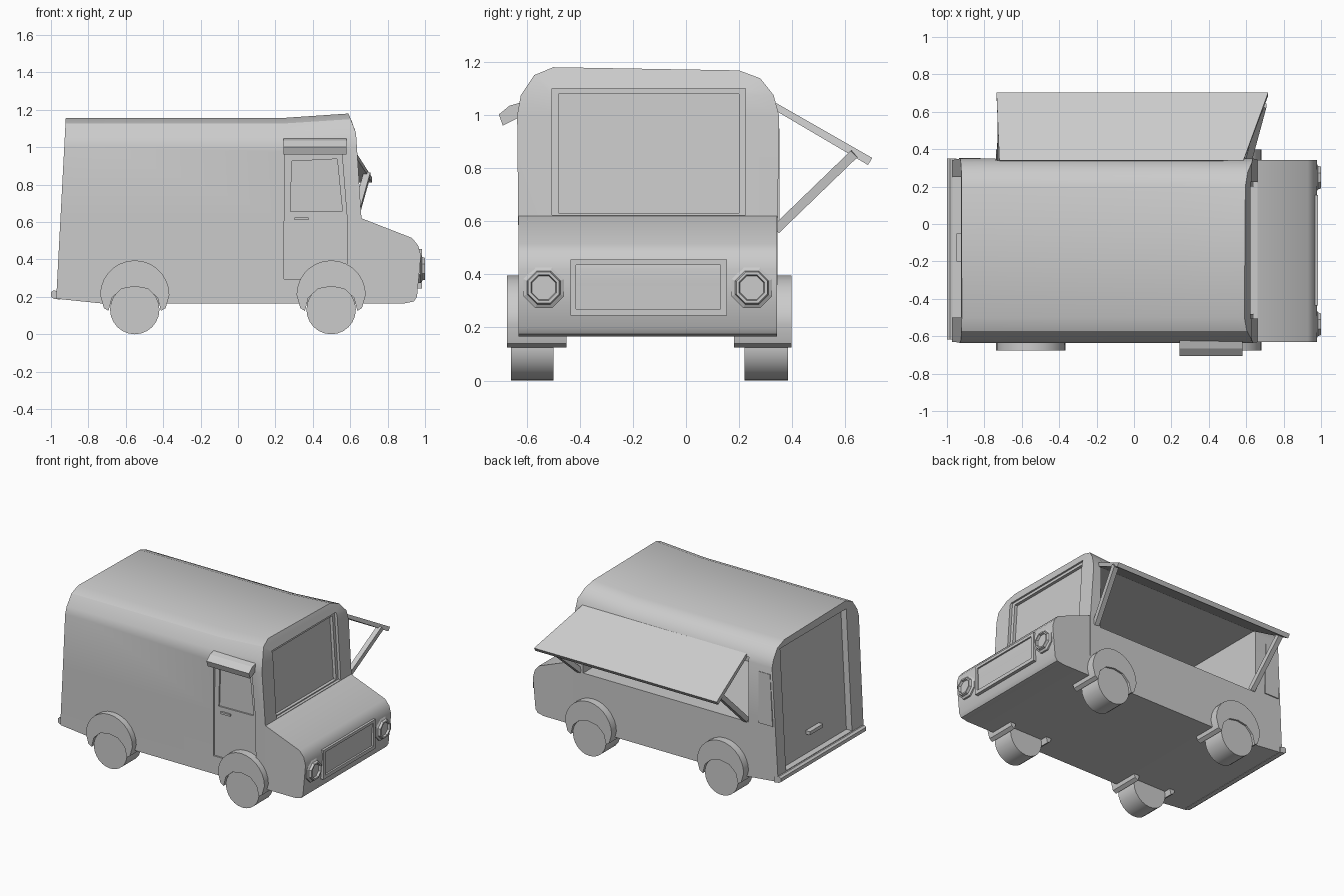
import bpy, bmesh, math
from mathutils import Vector

if "Cube" in bpy.data.objects:
    bpy.data.objects.remove(bpy.data.objects["Cube"])


def finish(name, bm, smooth=True):
    bmesh.ops.recalc_face_normals(bm, faces=bm.faces[:])
    me = bpy.data.meshes.new(name)
    bm.to_mesh(me)
    bm.free()
    ob = bpy.data.objects.new(name, me)
    bpy.context.collection.objects.link(ob)
    if smooth:
        shade(ob)
    return ob


def select(ob):
    bpy.ops.object.select_all(action='DESELECT')
    ob.select_set(True)
    bpy.context.view_layer.objects.active = ob


def shade(ob):
    select(ob)
    bpy.ops.object.shade_smooth_by_angle(angle=math.radians(32))


def loft(name, rings, cap=True, smooth=True):
    """Skin a list of closed rings of equal length."""
    bm = bmesh.new()
    vs = [[bm.verts.new(p) for p in r] for r in rings]
    n = len(rings[0])
    for a, b in zip(vs, vs[1:]):
        for i in range(n):
            j = (i + 1) % n
            bm.faces.new((a[i], a[j], b[j], b[i]))
    if cap:
        bm.faces.new(vs[0])
        bm.faces.new(vs[-1])
    return finish(name, bm, smooth)


def prism(name, pts, axis, a, b, smooth=True):
    """Extrude an (x,z) outline along y, or a (y,z) outline along x."""
    put = (lambda p, t: (p[0], t, p[1])) if axis == 'y' else (lambda p, t: (t, p[0], p[1]))
    return loft(name, [[put(p, t) for p in pts] for t in (a, b)], True, smooth)


def box(name, x0, x1, y0, y1, z0, z1):
    return prism(name, [(x0, z0), (x1, z0), (x1, z1), (x0, z1)], 'y', y0, y1, False)


def bar(name, p, q, w=0.035):
    p, q = Vector(p), Vector(q)
    d = (q - p).normalized()
    s = Vector((1, 0, 0))
    u = d.cross(s).normalized()
    s = d.cross(u)
    ring = lambda c: [c + (s * i + u * j) * w / 2 for i, j in ((1, 1), (1, -1), (-1, -1), (-1, 1))]
    return loft(name, [ring(p), ring(q)], True, False)


def cut(ob, cutter):
    m = ob.modifiers.new("cut", 'BOOLEAN')
    m.operation = 'DIFFERENCE'
    m.solver = 'EXACT'
    m.object = cutter
    select(ob)
    bpy.ops.object.modifier_apply(modifier=m.name)
    bpy.data.objects.remove(cutter, do_unlink=True)


# cabin: rounded cross-section lofted from rear to front
section = [(-.63, .165), (-.632, .62), (-.636, 1.0), (-.622, 1.075), (-.572, 1.15), (-.5, 1.18),
           (.2, 1.168), (.28, 1.138), (.33, 1.075), (.35, 1.0), (.346, .62), (.342, .165)]


def rear_x(z):
    return -.972 + .053 * (z - .19)


def front_x(z):
    if z < .62:
        return .66
    if z < 1.09:
        return .66 - .03 * (z - .62) / .47
    return .63 - .04 * (z - 1.09) / .09


low = [(y, z - .023 if z > 1.01 else z) for y, z in section]
rear = [(y, max(z, .19)) for y, z in low]
rings = [[(rear_x(z), y, z) for y, z in rear], [(-.73, y, z) for y, z in low],
         [(.25, y, z) for y, z in low], [(front_x(z), y, z) for y, z in section]]
cabin = loft("cabin", rings, False, False)
bm = bmesh.new()
bm.from_mesh(cabin.data)
bm.verts.ensure_lookup_table()
n = len(section)
for base in (0, 3 * n):           # end caps as bands across the width
    v = bm.verts[base:base + n]
    for i in range(n // 2 - 1):
        bm.faces.new((v[i], v[i + 1], v[n - 2 - i], v[n - 1 - i]))
bmesh.ops.recalc_face_normals(bm, faces=bm.faces[:])
bm.to_mesh(cabin.data)
bm.free()

# serving hatch recess
cut(cabin, box("hatch_cut", -.74, .575, -.42, .5, .56, 1.025))
# windshield recess in two steps
cut(cabin, prism("glass_cut", [(.64, .623), (.609, 1.1), (.8, 1.1), (.8, .623)], 'y', -.505, .225))
cut(cabin, prism("glass_cut", [(.618, .63), (.589, 1.08), (.8, 1.08), (.8, .63)], 'y', -.48, .2))
# rear door recess
cut(cabin, prism("rear_cut", [(-.925, .235), (-.88, 1.1), (-1.2, 1.1), (-1.2, .235)], 'y', -.5, .25))
# side door recess and its window
door = [(.245, .295), (.25, .975), (.555, .975), (.583, .62), (.583, .295)]
cut(cabin, prism("door_cut", door, 'y', -.8, -.619))
glass = [(.28, .655), (.288, .925), (.53, .937), (.558, .66)]
cut(cabin, prism("pane_cut", glass, 'y', -.8, -.608))
shade(cabin)

# hood
prism("hood", [(.66, .165), (.66, .62), (.93, .515), (.963, .475), (.978, .42),
               (.957, .2), (.94, .175), (.89, .165)], 'y', -.63, .342)

# grille
box("grille_panel", .94, .972, -.42, .14, .26, .445)
for nm, y0, y1, z0, z1 in (("top", -.435, .155, .435, .455), ("bottom", -.435, .155, .245, .27),
                           ("left", -.435, -.415, .27, .435), ("right", .13, .155, .27, .435)):
    box("grille_frame_" + nm, .94, .985, y0, y1, z0, z1)

# octagonal headlights
for y in (-.536, .248):
    prof = [(.083, .94), (.083, .976), (.068, .984), (.063, 1.0), (.052, 1.0), (.048, .985)]
    loft("headlight", [[(x, y + r * math.cos((k + .5) * math.pi / 4),
                         .35 + r * math.sin((k + .5) * math.pi / 4)) for k in range(8)]
                       for r, x in prof], True, False)

# wheels and arches
arch = [(.185 * math.cos(t * math.pi / 14), .21 + .185 * math.sin(t * math.pi / 14)) for t in range(15)]
arch += [(-.165, .14), (-.14, .125), (-.122, .195), (-.07, .243), (0, .256),
         (.07, .243), (.122, .195), (.14, .125), (.165, .14)]
for cx in (-.552, .498):
    for side, w0, w1, f0, f1 in (("near", -.66, -.5, -.675, -.45), ("far", .22, .385, .18, .398)):
        prism("fender_" + side, [(cx + x, z) for x, z in arch], 'y', f0, f1)
        tyre = [(cx + .132 * math.cos(k * math.pi / 12), .132 + .132 * math.sin(k * math.pi / 12))
                for k in range(24)]
        prism("wheel_" + side, tyre, 'y', w0, w1)

# serving awning with struts
loft("serving_awning", [[(-.72, .34, 1.045), (.585, .34, 1.045), (.585, .335, 1.018), (-.72, .335, 1.018)],
                        [(-.735, .702, .838), (.717, .702, .838), (.717, .685, .812), (-.735, .685, .812)]],
     True, False)
bar("strut_front", (.69, .635, .855), (.61, .34, .57))
bar("strut_rear", (-.71, .635, .855), (-.715, .34, .57))

# door awning and handles
prism("door_awning", [(-.62, 1.048), (-.665, 1.035), (-.705, 1.002), (-.69, .96), (-.62, .995)],
      'x', .242, .58, False)
box("door_handle", .302, .378, -.632, -.615, .611, .625)
box("rear_handle", -.95, -.91, -.2, -.05, .37, .395)

# rear bumper step and corner panel
prism("rear_step", [(-1.0, .2), (-1.0, .225), (-.985, .235), (-.95, .225), (-.95, .185), (-.985, .19)],
      'y', -.618, .35, False)
prism("corner_panel", [(-.935, .58), (-.915, .95), (-.825, .95), (-.82, .58)], 'y', .34, .353, False)
